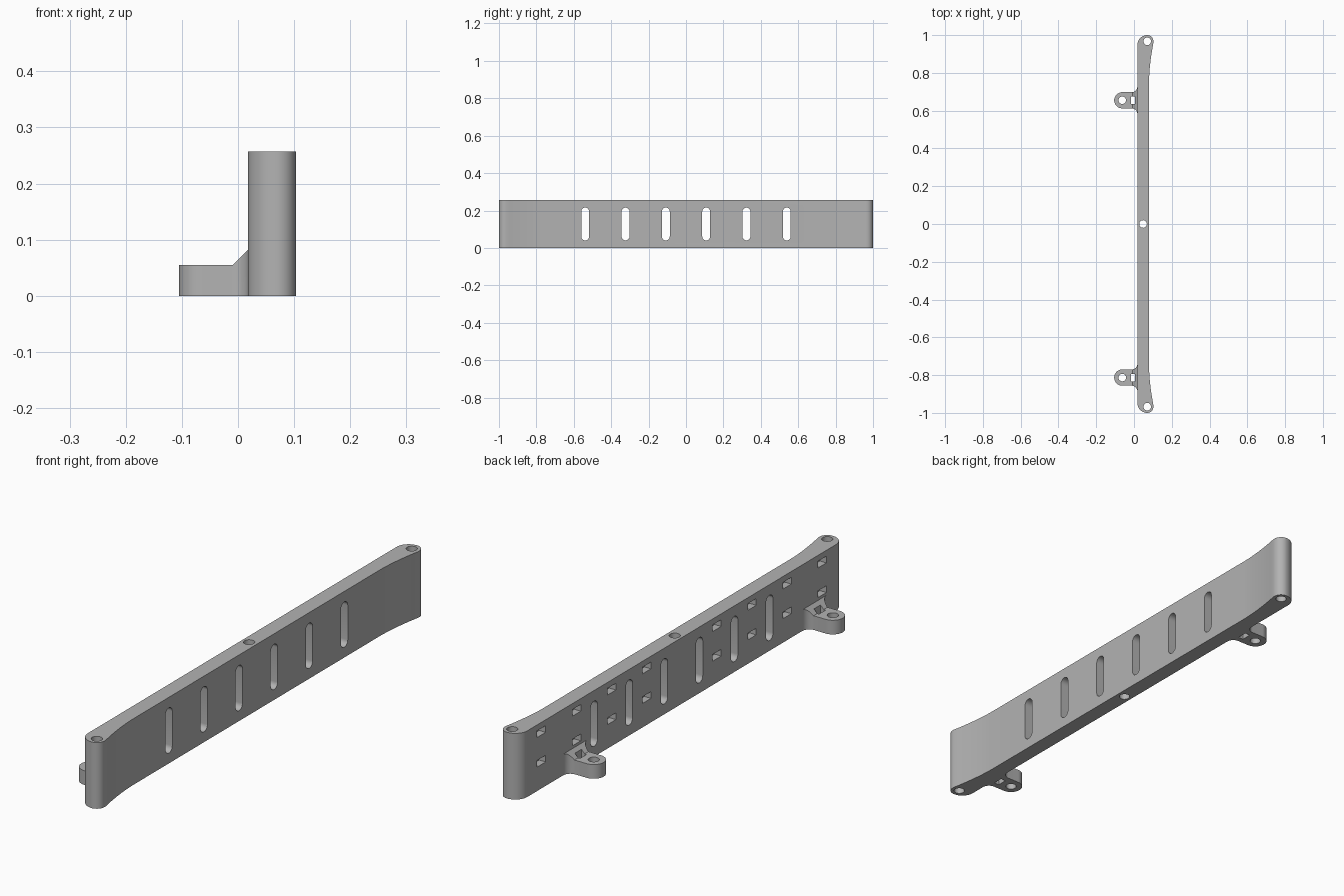
import bpy, bmesh
from math import sin, cos, pi, radians
from mathutils import Matrix

if "Cube" in bpy.data.objects:
    bpy.data.objects.remove(bpy.data.objects["Cube"], do_unlink=True)

grey = bpy.data.materials.new("plain grey")
grey.use_nodes = True
colour = (0.45, 0.45, 0.45, 1)
grey.diffuse_color = colour
grey.node_tree.nodes["Principled BSDF"].inputs["Base Color"].default_value = colour


def arc(cx, cy, r, start, end, n=12):
    """Points on an arc, angles in degrees."""
    angles = [radians(start + (end - start) * i / n) for i in range(n + 1)]
    return [(cx + r * cos(a), cy + r * sin(a)) for a in angles]


def prism(bm, outline, low, high, axis="Z"):
    """Extrude a closed outline along z (x, y), x (y, z) or y (x, z)."""
    def place(u, v, w):
        return {"Z": (u, v, w), "X": (w, u, v), "Y": (u, w, v)}[axis]
    rings = [[bm.verts.new(place(u, v, w)) for u, v in outline] for w in (low, high)]
    faces = [bm.faces.new(r) for r in rings]
    n = len(outline)
    for i in range(n):
        j = (i + 1) % n
        faces.append(bm.faces.new((rings[0][i], rings[0][j], rings[1][j], rings[1][i])))
    bmesh.ops.recalc_face_normals(bm, faces=faces)


def circle(cx, cy, r):
    return arc(cx, cy, r, 0, 345, 23)


def make(name, bm):
    mesh = bpy.data.meshes.new(name)
    bm.to_mesh(mesh)
    bm.free()
    ob = bpy.data.objects.new(name, mesh)
    bpy.context.collection.objects.link(ob)
    mesh.materials.append(grey)
    return ob


def carve(ob, cutter, operation="DIFFERENCE"):
    """Apply a boolean and remove its cutter."""
    mod = ob.modifiers.new("cut", "BOOLEAN")
    mod.operation, mod.solver, mod.object = operation, "EXACT", cutter
    graph = bpy.context.evaluated_depsgraph_get()
    ob.data = bpy.data.meshes.new_from_object(ob.evaluated_get(graph))
    ob.modifiers.clear()
    bpy.data.objects.remove(cutter, do_unlink=True)


# Wall: straight bar whose ends flare outward and round off
BACK, FACE, TOP = 0.018, 0.08, 0.257
END_X, END_Y = 0.07, 0.967
flare = []
for i in range(13):
    t = i / 12
    flare.append((FACE + 0.023 * t ** 1.7, 0.76 + 0.2 * t))
half = flare + arc(END_X, END_Y, 0.033, 0, 90) + arc(END_X, 0.948, 0.052, 90, 180)[1:]
outline = half + [(x, -y) for x, y in reversed(half)]
bm = bmesh.new()
prism(bm, outline, 0, TOP)
wall = make("wall", bm)

# Wall openings: pin holes, slots and blind pockets
bm = bmesh.new()
for x, y in ((END_X, END_Y), (0.048, 0), (END_X, -END_Y)):
    prism(bm, circle(x, y, 0.02), -0.1, 0.4)
STEP = 0.2155
for k in range(6):
    y = (k - 2.5) * STEP
    slot = arc(y, 0.195, 0.021, 0, 180) + arc(y, 0.061, 0.021, 180, 360)
    prism(bm, slot, -0.1, 0.2, "X")
for k in (-4, -3, -2, -1, 1, 2, 3, 4):
    for z in (0.106, 0.221):
        y, w, h = k * STEP, 0.026, 0.013
        prism(bm, [(y - w, z - h), (y + w, z - h), (y + w, z + h), (y - w, z + h)],
              0, BACK + 0.028, "X")
carve(wall, make("wall_cutter", bm))


# Brackets: rounded tabs with a filleted, sloping root
def bracket(name, y):
    r, cx, root = 0.043, -0.062, BACK + 0.004
    side = arc(-0.012, r + 0.03, 0.03, -90, 0, 8)
    plan = arc(cx, 0, r, 90, 270, 20) + [(px, -py) for px, py in side]
    plan += [(root, -r - 0.03), (root, r + 0.03)] + side[::-1]
    bm = bmesh.new()
    prism(bm, plan, 0, 0.1)
    ob = make(name, bm)
    bm = bmesh.new()
    profile = [(-0.2, -0.1), (0.1, -0.1), (0.1, 0.164), (-0.009, 0.055), (-0.2, 0.055)]
    prism(bm, profile, -0.2, 0.2, "Y")
    carve(ob, make("slope_cutter", bm), "INTERSECT")
    bm = bmesh.new()
    prism(bm, circle(cx, 0, 0.02), -0.1, 0.2)
    prism(bm, [(-0.017, -0.02), (0.005, -0.02), (0.005, 0.02), (-0.017, 0.02)], -0.1, 0.2)
    carve(ob, make("hole_cutter", bm))
    ob.data.transform(Matrix.Translation((0, y, 0)))
    return ob


parts = [wall, bracket("rear_bracket", 0.655), bracket("front_bracket", -0.813)]

# Smooth curved walls, crisp edges
for ob in bpy.context.selected_objects:
    ob.select_set(False)
for ob in parts:
    ob.select_set(True)
bpy.context.view_layer.objects.active = wall
bpy.ops.object.shade_smooth_by_angle(angle=radians(30))
